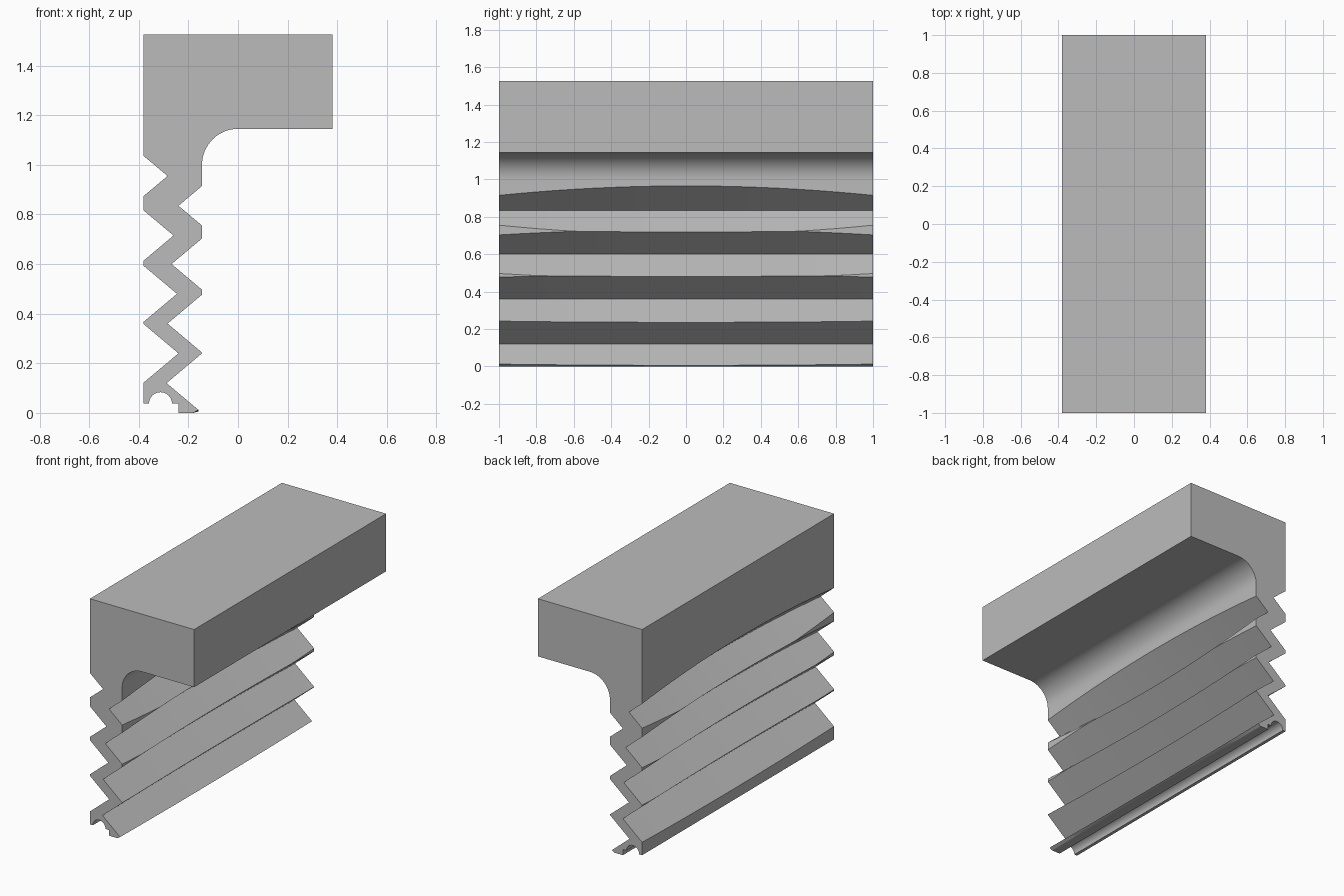
import bpy, bmesh, math

if "Cube" in bpy.data.objects:
    bpy.data.objects.remove(bpy.data.objects["Cube"], do_unlink=True)

LEFT, RIGHT = -0.38, -0.145      # outer limits of the folded web
SLOPE = 0.84                     # steepness of the fold faces
SEGMENTS = 20

# Fold valleys: (x at the ends, z, how much deeper the cut is mid-length)
right_valleys = [(-0.24, 0.835, 0.06), (-0.268, 0.60, 0.035),
                 (-0.284, 0.36, 0.022), (-0.288, 0.12, 0.008)]
left_valleys = [(-0.284, 0.955, 0.06), (-0.26, 0.715, 0.045),
                (-0.246, 0.48, 0.028), (-0.24, 0.24, 0.015)]


def arc(cx, cz, r, a0, a1, n):
    """Points on a circular arc, angles in degrees."""
    steps = [math.radians(a0 + (a1 - a0) * i / n) for i in range(n + 1)]
    return [(cx + r * math.cos(a), cz + r * math.sin(a)) for a in steps]


def fold_side(valleys, limit, side, bow):
    """Zigzag from top to bottom; tips are cut off at the limit plane."""
    cuts = [(side * x - d * bow, z) for x, z, d in valleys]
    lim = side * limit
    pts = [(lim, cuts[0][1] + SLOPE * (lim - cuts[0][0]))]
    for (xa, za), (xb, zb) in zip(cuts, cuts[1:]):
        tip = min(lim, ((za - zb) / SLOPE + xa + xb) / 2)
        pts += [(xa, za), (tip, za - SLOPE * (tip - xa)),
                (tip, zb + SLOPE * (tip - xb))]
    pts.append(cuts[-1])
    return [(side * x, z) for x, z in pts]


def section(y):
    """Closed cross-section at position y."""
    bow = 1 - y * y
    # top slab and rounded inner corner
    pts = [(LEFT, 1.525), (0.38, 1.525), (0.38, 1.145)]
    pts += arc(0, 1.0, 0.145, 90, 180, 16)
    # inner folds
    pts += fold_side(right_valleys, RIGHT, 1, bow)
    # foot with a half-round groove
    vx, vz = pts[-1]
    pts += [(-0.16, vz - SLOPE * (-0.16 - vx)), (-0.18, 0), (-0.24, 0), (-0.24, 0.037)]
    pts += arc(-0.3125, 0.037, 0.0465, 0, 180, 12)
    pts.append((LEFT, 0.037))
    # outer folds, from the foot back up
    outer = fold_side(left_valleys, LEFT, -1, bow)
    vx, vz = outer[-1]
    outer.append((LEFT, vz - SLOPE * (vx - LEFT)))
    return pts + outer[::-1]


# Loft the sections along the length
bm = bmesh.new()
rings = []
for i in range(SEGMENTS + 1):
    y = -1 + 2 * i / SEGMENTS
    rings.append([bm.verts.new((x, y, z)) for x, z in section(y)])
for a, b in zip(rings, rings[1:]):
    for j in range(len(a)):
        k = (j + 1) % len(a)
        bm.faces.new((a[j], a[k], b[k], b[j]))
bm.faces.new(rings[0])
bm.faces.new(rings[-1][::-1])
bmesh.ops.remove_doubles(bm, verts=bm.verts, dist=1e-5)
bmesh.ops.recalc_face_normals(bm, faces=bm.faces)

mesh = bpy.data.meshes.new("folded_bracket")
bm.to_mesh(mesh)
bm.free()
bracket = bpy.data.objects.new("folded_bracket", mesh)
bpy.context.collection.objects.link(bracket)

# Plain grey
grey = bpy.data.materials.new("plain_grey")
grey.use_nodes = True
colour = (0.5, 0.5, 0.5, 1)
grey.diffuse_color = colour
grey.node_tree.nodes["Principled BSDF"].inputs["Base Color"].default_value = colour
mesh.materials.append(grey)

# Smooth only the rounded corner and groove
bpy.ops.object.select_all(action="DESELECT")
bracket.select_set(True)
bpy.context.view_layer.objects.active = bracket
bpy.ops.object.shade_smooth_by_angle(angle=math.radians(25))
